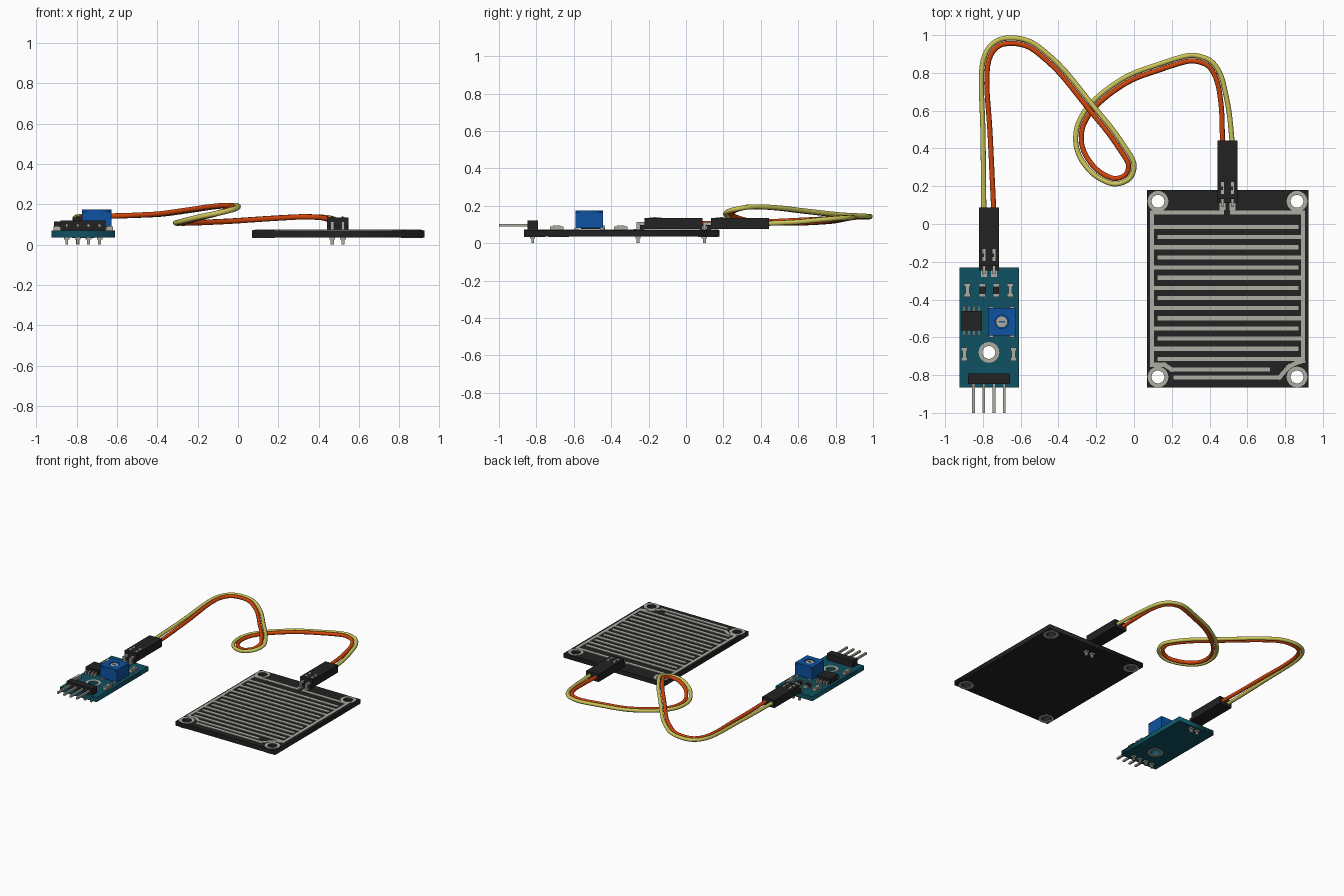
import bpy, bmesh, math
from mathutils import Vector, Matrix

if "Cube" in bpy.data.objects:
    bpy.data.objects.remove(bpy.data.objects["Cube"])


def material(name, rgb):
    m = bpy.data.materials.new(name)
    m.diffuse_color = (*rgb, 1)
    m.use_nodes = True
    m.node_tree.nodes["Principled BSDF"].inputs["Base Color"].default_value = m.diffuse_color
    return m


BLACK = material("black", (0.016, 0.016, 0.016))
TEAL = material("teal", (0.005, 0.085, 0.125))
BLUE = material("blue", (0.004, 0.085, 0.36))
METAL = material("metal", (0.42, 0.42, 0.37))
ORANGE = material("orange", (0.65, 0.06, 0.004))
YELLOW = material("yellow", (0.60, 0.56, 0.10))


def add(name, data, mat):
    data.materials.append(mat)
    ob = bpy.data.objects.new(name, data)
    bpy.context.collection.objects.link(ob)
    return ob


def boxes(name, spans, mat):
    """One mesh of boxes, each (x0, x1, y0, y1, z0, z1)."""
    bm = bmesh.new()
    for x0, x1, y0, y1, z0, z1 in spans:
        mid = Vector((x0 + x1, y0 + y1, z0 + z1)) / 2
        size = Matrix.Diagonal((x1 - x0, y1 - y0, z1 - z0, 1))
        bmesh.ops.create_cube(bm, size=1, matrix=Matrix.Translation(mid) @ size)
    me = bpy.data.meshes.new(name)
    bm.to_mesh(me)
    bm.free()
    return add(name, me, mat)


def strips(name, segments, width, z0, z1, mat):
    """Flat bars of a given width between pairs of points."""
    bm = bmesh.new()
    for a, b in segments:
        a, b = Vector(a), Vector(b)
        d = b - a
        m = (Matrix.Translation(((a.x + b.x) / 2, (a.y + b.y) / 2, (z0 + z1) / 2))
             @ Matrix.Rotation(math.atan2(d.y, d.x), 4, 'Z')
             @ Matrix.Diagonal((d.length + width, width, z1 - z0, 1)))
        bmesh.ops.create_cube(bm, size=1, matrix=m)
    me = bpy.data.meshes.new(name)
    bm.to_mesh(me)
    bm.free()
    return add(name, me, mat)


def circle(x, y, r, n=24):
    return [(x + r * math.cos(i * math.tau / n), y + r * math.sin(i * math.tau / n))
            for i in range(n)]


def rect(x0, x1, y0, y1):
    return [(x0, y0), (x1, y0), (x1, y1), (x0, y1)]


def plate(name, loops, z0, z1, mat):
    """Extruded flat outline; inner loops become holes."""
    cu = bpy.data.curves.new(name, 'CURVE')
    cu.dimensions = '2D'
    cu.fill_mode = 'BOTH'
    cu.extrude = (z1 - z0) / 2
    for pts in loops:
        sp = cu.splines.new('POLY')
        sp.points.add(len(pts) - 1)
        for p, (x, y) in zip(sp.points, pts):
            p.co = (x, y, 0, 1)
        sp.use_cyclic_u = True
    ob = add(name, cu, mat)
    ob.location.z = (z0 + z1) / 2
    return ob


BOT, TOP = 0.035, 0.07

# Circuit boards with mounting holes
corners = [(x, y) for x in (0.127, 0.863) for y in (0.12, -0.81)]
plate("sensor_board", [rect(0.07, 0.925, -0.865, 0.18)]
      + [circle(x, y, 0.034) for x, y in corners], BOT, TOP, BLACK)
plate("control_board", [rect(-0.925, -0.61, -0.865, -0.23),
                        circle(-0.768, -0.68, 0.036)], BOT, TOP, TEAL)
for x, y in corners + [(-0.768, -0.68)]:
    for z in (BOT - 0.003, TOP):
        plate("hole_ring", [circle(x, y, 0.055), circle(x, y, 0.034)],
              z, z + 0.003, METAL)

# Interleaved sensing traces
L, R = 0.095, 0.895
seg = [((L, 0.06), (L, -0.745)), ((R, 0.06), (R, -0.725)),
       ((L, 0.06), (0.465, 0.06)), ((0.52, 0.06), (R, 0.06)),
       ((0.465, 0.06), (0.465, 0.12)), ((0.52, 0.06), (0.52, 0.12))]
for i in range(14):
    y = -0.016 - i * 0.0537
    seg.append(((L, y), (0.86, y)) if i % 2 == 0 else ((0.135, y), (R, y)))
seg += [((L, -0.745), (0.16, -0.745)), ((0.16, -0.745), (0.20, -0.77)),
        ((0.20, -0.77), (0.71, -0.77)),
        ((0.22, -0.812), (0.77, -0.812)), ((0.77, -0.812), (0.82, -0.755)),
        ((0.82, -0.755), (0.86, -0.735)), ((0.86, -0.735), (R, -0.725))]
strips("sensing_traces", seg, 0.022, TOP, TOP + 0.004, METAL)


# Two-way cable plugs, bent header pins and their pads
def plug(name, xs, back):
    housing, slots, teeth, pins, pads = [], [], [], [], []
    pin_y = back - 0.345
    for x in xs:
        housing.append((x - 0.0265, x + 0.0265, back - 0.31, back, 0.075, 0.135))
        slots.append((x - 0.008, x + 0.008, back - 0.285, back - 0.22, 0.135, 0.137))
        teeth.append((x - 0.008, x + 0.002, back - 0.262, back - 0.245, 0.137, 0.139))
        pins += [(x - 0.008, x + 0.008, pin_y - 0.008, back - 0.3, 0.098, 0.114),
                 (x - 0.008, x + 0.008, pin_y - 0.008, pin_y + 0.008, 0.0, 0.114)]
        pads += [(x - 0.016, x + 0.016, pin_y - 0.024, pin_y + 0.024, TOP, TOP + 0.005),
                 (x - 0.014, x + 0.014, pin_y - 0.014, pin_y + 0.014, 0.025, BOT)]
    boxes(name + "_housing", housing, BLACK)
    boxes(name + "_slots", slots, METAL)
    boxes(name + "_slot_teeth", teeth, BLACK)
    boxes(name + "_pins", pins, METAL)
    boxes(name + "_pads", pads, METAL)
    boxes(name + "_header", [(xs[0] - 0.026, xs[1] + 0.026, pin_y + 0.012,
                              back - 0.31, 0.07, 0.098)], BLACK)


plug("control_plug", (-0.795, -0.742), 0.088)
plug("sensor_plug", (0.468, 0.521), 0.443)

# Output header with four pins
boxes("output_header", [(-0.88, -0.657, -0.848, -0.792, TOP, 0.12)], BLACK)
pins, solder = [], []
for i in range(4):
    x = -0.85 + i * 0.0545
    pins += [(x - 0.007, x + 0.007, -1.0, -0.81, 0.088, 0.102),
             (x - 0.007, x + 0.007, -0.827, -0.813, 0.0, 0.09)]
    solder.append((x - 0.014, x + 0.014, -0.834, -0.806, 0.025, BOT))
boxes("output_pins", pins, METAL)
boxes("output_solder", solder, METAL)

# Blue trimmer with recessed screw
px, py, h = -0.70, -0.518, 0.073
boxes("trimmer_body", [(px - h, px + h, py - h, py + h, 0.08, 0.163)], BLUE)
plate("trimmer_top", [rect(px - h, px + h, py - h, py + h), circle(px, py, 0.036)],
      0.163, 0.175, BLUE)
plate("trimmer_screw", [circle(px, py, 0.031)], 0.163, 0.171, METAL)
strips("trimmer_screw_slot", [((px - 0.012, py), (px + 0.012, py))], 0.008,
       0.171, 0.173, BLUE)
boxes("trimmer_feet", [(px + dx - 0.012, px + dx + 0.012, py + dy - 0.012,
                        py + dy + 0.012, TOP, 0.082)
                       for dx in (-0.055, 0.055) for dy in (-0.07, 0.07)], METAL)

# Comparator chip and legs
boxes("chip", [(-0.914, -0.806, -0.565, -0.46, 0.076, 0.115)], BLACK)
legs = []
for i in range(4):
    x = -0.9 + i * 0.0265
    for y, s in ((-0.46, 1), (-0.565, -1)):
        a, b = sorted((y, y + s * 0.014))
        c, d = sorted((y + s * 0.010, y + s * 0.026))
        legs += [(x - 0.006, x + 0.006, a, b, 0.085, 0.095),
                 (x - 0.006, x + 0.006, c, d, TOP, 0.095)]
boxes("chip_legs", legs, METAL)

# Small surface-mount parts: metal end caps around a body
caps, light_bodies, dark_bodies = [], [], []
for x, y, dark in ((-0.882, -0.35, 0), (-0.655, -0.35, 0), (-0.803, -0.35, 1),
                   (-0.73, -0.35, 1), (-0.898, -0.69, 0), (-0.638, -0.69, 0)):
    for s in (-1, 1):
        caps.append((x - 0.017, x + 0.017, y + s * 0.027 - 0.009,
                     y + s * 0.027 + 0.009, TOP, 0.09))
    w = 0.016 if dark else 0.010
    (dark_bodies if dark else light_bodies).append(
        (x - w, x + w, y - 0.02, y + 0.02, TOP, 0.094))
boxes("component_caps", caps, METAL)
boxes("indicator_bodies", light_bodies, METAL)
boxes("resistor_bodies", dark_bodies, BLACK)

# Cable pair: one guide path, the second wire runs beside it
path = [(-0.795, 0.06, 0.105), (-0.797, 0.25, 0.108), (-0.80, 0.50, 0.118),
        (-0.808, 0.78, 0.132), (-0.785, 0.905, 0.138), (-0.725, 0.97, 0.14),
        (-0.64, 0.985, 0.142), (-0.55, 0.965, 0.144), (-0.47, 0.91, 0.147),
        (-0.365, 0.81, 0.153), (-0.22, 0.63, 0.173), (-0.125, 0.515, 0.187),
        (-0.05, 0.41, 0.194), (-0.005, 0.335, 0.193), (-0.002, 0.285, 0.185),
        (-0.025, 0.24, 0.175), (-0.075, 0.215, 0.162), (-0.13, 0.217, 0.15),
        (-0.21, 0.26, 0.133), (-0.272, 0.33, 0.117), (-0.303, 0.40, 0.109),
        (-0.308, 0.47, 0.107), (-0.29, 0.545, 0.107), (-0.235, 0.63, 0.108),
        (-0.14, 0.715, 0.112), (-0.02, 0.79, 0.118), (0.13, 0.845, 0.128),
        (0.265, 0.887, 0.136), (0.335, 0.89, 0.138), (0.41, 0.86, 0.136),
        (0.458, 0.79, 0.131), (0.485, 0.69, 0.122), (0.505, 0.58, 0.112),
        (0.521, 0.42, 0.105)]


def smooth(points, steps=6):
    p = [Vector(q) for q in points]
    p = [2 * p[0] - p[1]] + p + [2 * p[-1] - p[-2]]
    out = []
    for a, b, c, d in zip(p, p[1:], p[2:], p[3:]):
        for k in range(steps):
            t = k / steps
            out.append(0.5 * (2 * b + (c - a) * t + (2 * a - 5 * b + 4 * c - d) * t * t
                              + (3 * b - a - 3 * c + d) * t ** 3))
    return out + [p[-2]]


def beside(pts):
    out = []
    for i, p in enumerate(pts):
        d = pts[min(i + 1, len(pts) - 1)] - pts[max(i - 1, 0)]
        side = Vector((d.y, -d.x, 0)).normalized()
        start, end = (p - pts[0]).length / 0.65, (p - pts[-1]).length / 0.3
        out.append(p + side * (0.029 + 0.024 * max(0, 1 - min(start, end))))
    return out


def wire(name, pts, mat):
    cu = bpy.data.curves.new(name, 'CURVE')
    cu.dimensions = '3D'
    cu.bevel_depth = 0.0135
    cu.bevel_resolution = 3
    cu.use_fill_caps = True
    sp = cu.splines.new('POLY')
    sp.points.add(len(pts) - 1)
    for q, p in zip(sp.points, pts):
        q.co = (*p, 1)
    sp.use_smooth = True
    add(name, cu, mat)


guide = smooth(path)
wire("yellow_wire", guide, YELLOW)
wire("orange_wire", beside(guide), ORANGE)
